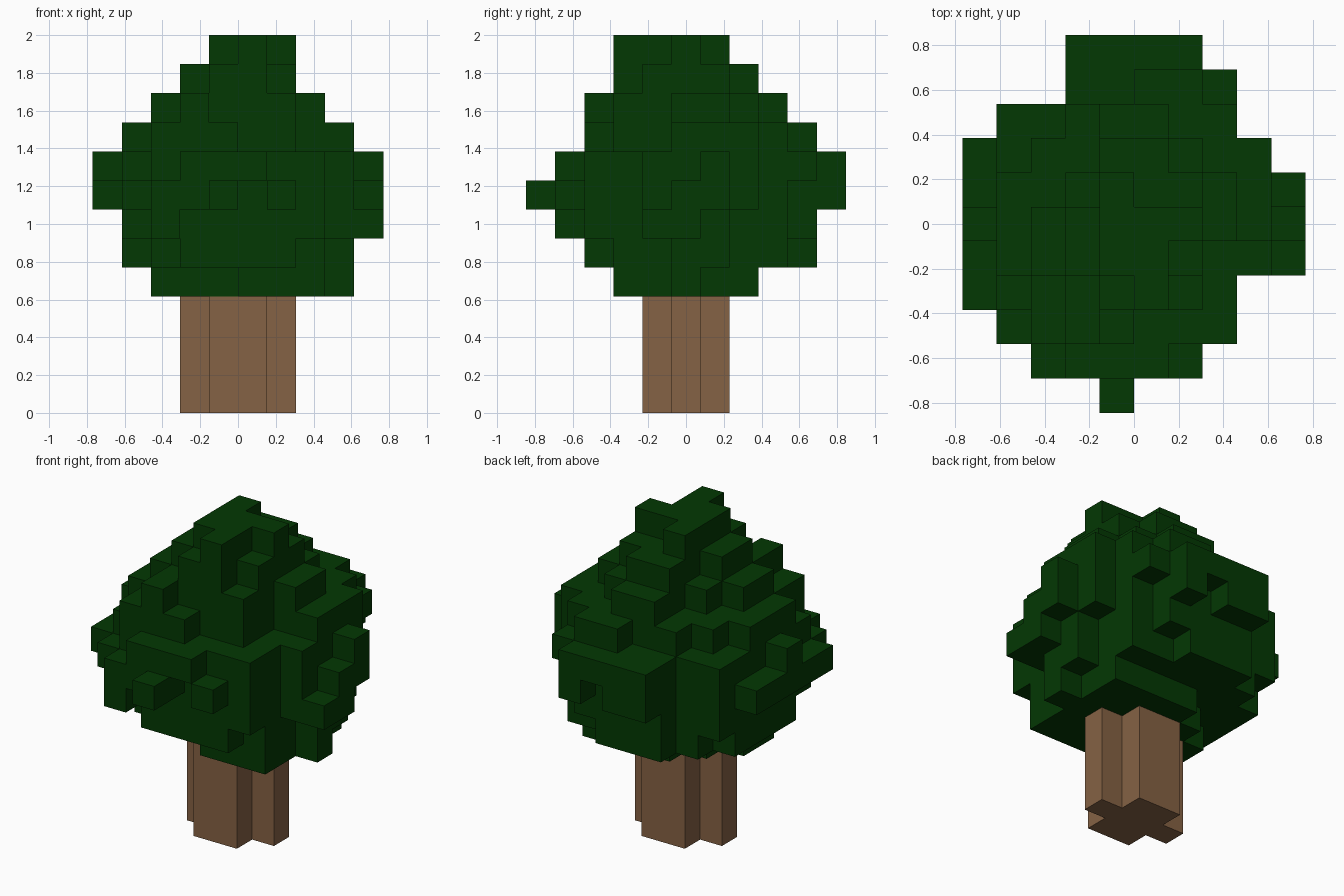
import bpy, bmesh

if "Cube" in bpy.data.objects:
    bpy.data.objects.remove(bpy.data.objects["Cube"])

V = 2 / 13  # cube size: the tree is 13 cubes tall


def material(name, rgb):
    m = bpy.data.materials.new(name)
    m.diffuse_color = (*rgb, 1)
    m.use_nodes = True
    m.node_tree.nodes["Principled BSDF"].inputs["Base Color"].default_value = m.diffuse_color
    return m


def fill(boxes):
    """Boxes of cubes: x from..to, y first..last row, z from..to."""
    return {(x, y, z) for x0, x1, y0, y1, z0, z1 in boxes
            for x in range(x0, x1) for y in range(y0, y1 + 1) for z in range(z0, z1)}


def voxel_object(name, cells, mat):
    """Build only the outer faces of a set of cubes."""
    bm = bmesh.new()
    verts = {}
    for c in cells:
        for axis in range(3):
            for side in (0, 1):
                n = list(c)
                n[axis] += 2 * side - 1
                if tuple(n) in cells:
                    continue
                loop = [(0, 0), (1, 0), (1, 1), (0, 1)]
                if not side:
                    loop.reverse()
                face = []
                for a, b in loop:
                    p = list(c)
                    p[axis] += side
                    p[(axis + 1) % 3] += a
                    p[(axis + 2) % 3] += b
                    p = tuple(p)
                    if p not in verts:
                        verts[p] = bm.verts.new((p[0] * V, (p[1] - 0.5) * V, p[2] * V))
                    face.append(verts[p])
                bm.faces.new(face)
    me = bpy.data.meshes.new(name)
    bm.to_mesh(me)
    bm.free()
    me.materials.append(mat)
    ob = bpy.data.objects.new(name, me)
    bpy.context.collection.objects.link(ob)


# Trunk: plus-shaped column
trunk = fill([(-1, 1, -1, 1, 0, 4), (-2, 2, 0, 0, 0, 4)])

# Canopy core: stacked slabs, widest in the middle
core = fill([
    (-3, 3, -1, 0, 4, 5), (-2, 3, 1, 1, 4, 5), (-1, 3, 2, 2, 4, 5),
    (-4, 3, -1, 2, 5, 6), (-3, 3, -2, 3, 5, 6),
    (-4, 3, -2, 2, 6, 7), (-3, 3, -3, 3, 6, 7), (3, 4, -1, 1, 6, 7),
    (-4, 3, -3, 3, 7, 8), (-4, 3, -2, 3, 8, 9), (-3, 3, -3, -3, 8, 9),
    (3, 4, -1, 2, 7, 9),
    (-3, 2, -2, 2, 9, 10), (-2, 3, 0, 3, 9, 10),
    (-2, 2, -2, 1, 10, 11), (-1, 2, 2, 2, 10, 11),
    (-1, 1, -2, 2, 11, 12),
    (-1, 0, -1, 1, 12, 13), (0, 1, -2, 0, 12, 13), (1, 2, 0, 0, 12, 13),
])

# Leaf clumps standing out from the core: front, back, then the two sides
front = fill([
    (0, 3, -2, -2, 4, 5), (-2, 2, -3, -3, 5, 6), (-3, -2, -4, -4, 6, 8),
    (-2, 0, -4, -4, 7, 8), (-1, 0, -5, -5, 7, 8), (1, 2, -4, -4, 7, 8),
    (-2, 1, -4, -4, 8, 9), (-3, 0, -3, -3, 9, 10), (-2, -1, -3, -3, 10, 11),
])
back = fill([
    (-2, 1, 4, 4, 5, 6), (-2, 2, 4, 4, 6, 8), (-2, 3, 4, 4, 8, 9),
    (-2, 2, 5, 5, 8, 9), (-2, 0, 5, 5, 7, 8), (1, 2, 5, 5, 7, 8),
    (-4, -3, 3, 3, 6, 7), (0, 2, 4, 4, 9, 10), (-1, 1, 3, 3, 10, 11),
])
sides = fill([
    (3, 4, 0, 0, 4, 5), (3, 4, 0, 1, 5, 6), (4, 5, -1, 0, 6, 7),
    (4, 5, 0, 1, 7, 8), (4, 5, 1, 1, 8, 9), (3, 4, 0, 2, 9, 10),
    (2, 3, 0, 1, 10, 11), (1, 2, -1, 1, 11, 12),
    (-5, -4, -2, 2, 7, 8), (-5, -4, 0, 0, 8, 9), (-4, -3, -1, 1, 9, 10),
    (-3, -2, -1, 0, 10, 11), (-2, -1, -1, 0, 11, 12),
])

voxel_object("trunk", trunk, material("bark brown", (0.235, 0.122, 0.058)))
voxel_object("leaf_canopy", core | front | back | sides,
             material("leaf green", (0.001, 0.04, 0.001)))
